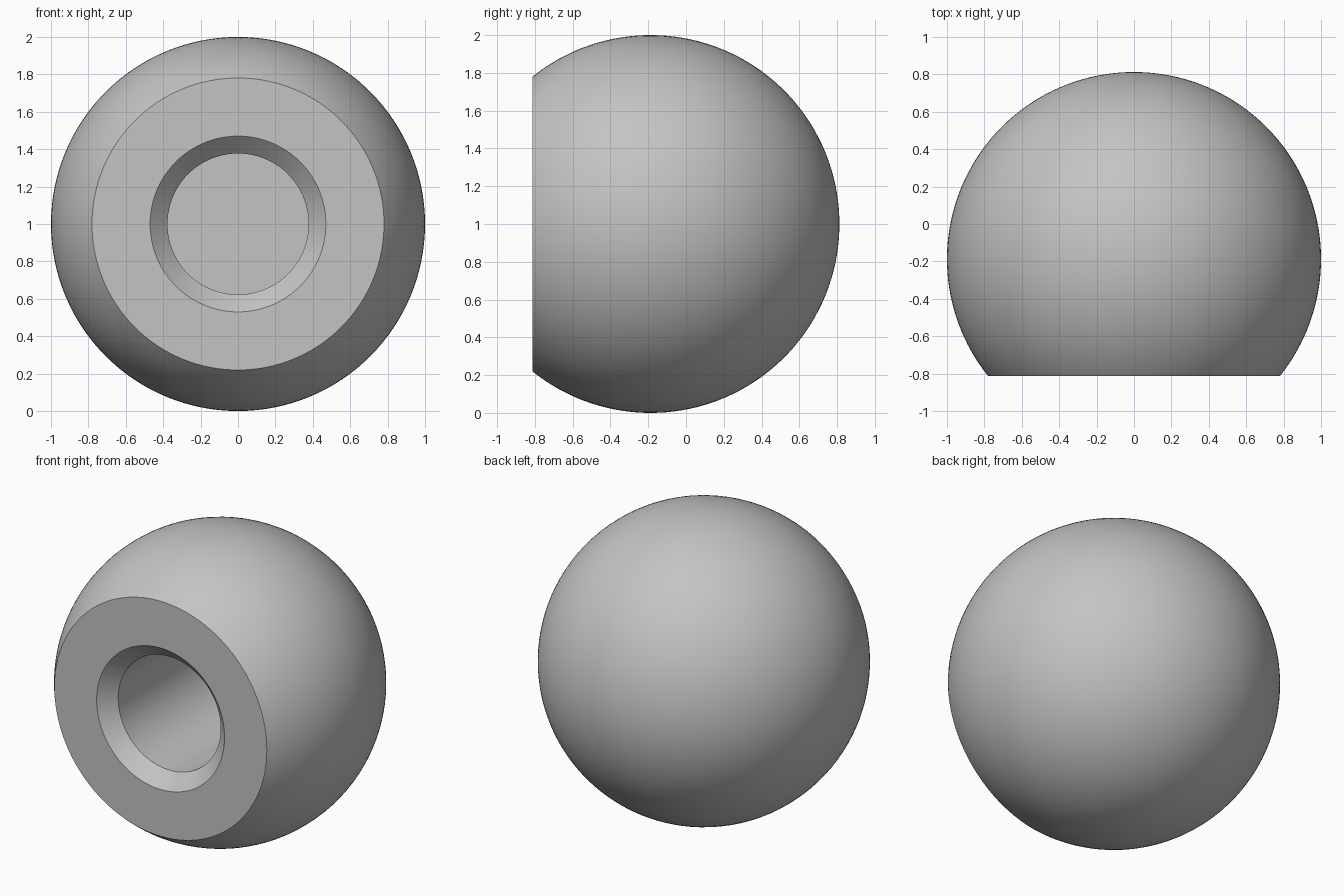
import bpy
import bmesh
from math import sin, cos, acos, pi, radians
from mathutils import Vector

cube = bpy.data.objects.get("Cube")
if cube:
    bpy.data.objects.remove(cube, do_unlink=True)

# Main dimensions; the bore runs along y
RADIUS = 1.0
FLAT = 0.625              # distance from ball centre to the front flat
CENTRE = Vector((0, -0.1875, RADIUS))
BORE = 0.377
CHAMFER = 0.093
DEPTH = 1.25
ARC_STEPS = 56
SEGMENTS = 128

# Plain grey material
grey = bpy.data.materials.new("plain_grey")
grey.use_nodes = True
colour = (0.55, 0.55, 0.55, 1)
grey.diffuse_color = colour
grey.node_tree.nodes["Principled BSDF"].inputs["Base Color"].default_value = colour

# Half section as (radius, y): ball arc, front flat, chamfer, blind bore
end = acos(-FLAT / RADIUS)
profile = [(RADIUS * sin(end * i / ARC_STEPS), RADIUS * cos(end * i / ARC_STEPS))
           for i in range(ARC_STEPS + 1)]
profile += [(BORE + CHAMFER, -FLAT), (BORE, -FLAT + CHAMFER),
            (BORE, -FLAT + DEPTH), (0, -FLAT + DEPTH)]

# Revolve the section about the y axis
bm = bmesh.new()
verts = [bm.verts.new(CENTRE + Vector((r, y, 0))) for r, y in profile]
edges = [bm.edges.new(pair) for pair in zip(verts, verts[1:])]
bmesh.ops.spin(bm, geom=verts + edges, cent=CENTRE, axis=(0, 1, 0),
               angle=2 * pi, steps=SEGMENTS)
bmesh.ops.remove_doubles(bm, verts=bm.verts, dist=0.0001)
bmesh.ops.recalc_face_normals(bm, faces=bm.faces)
mesh = bpy.data.meshes.new("ball_knob")
bm.to_mesh(mesh)
bm.free()
mesh.materials.append(grey)

knob = bpy.data.objects.new("ball_knob", mesh)
bpy.context.collection.objects.link(knob)
bpy.ops.object.select_all(action="DESELECT")
knob.select_set(True)
bpy.context.view_layer.objects.active = knob
bpy.ops.object.shade_smooth_by_angle(angle=radians(30))
